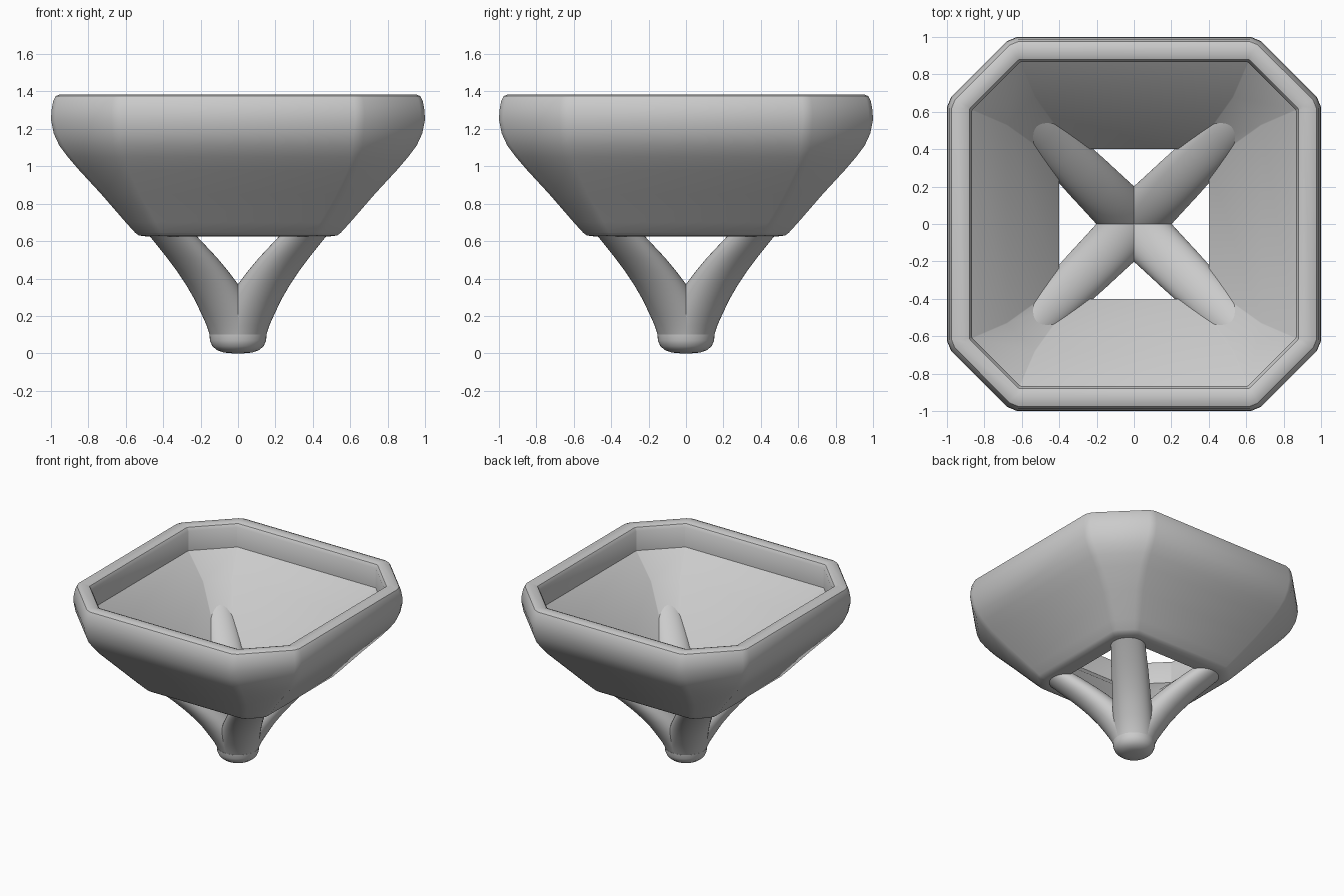
import bpy, bmesh, math

if "Cube" in bpy.data.objects:
    bpy.data.objects.remove(bpy.data.objects["Cube"])


def make_object(name, bm, angle):
    bmesh.ops.recalc_face_normals(bm, faces=bm.faces)
    mesh = bpy.data.meshes.new(name)
    bm.to_mesh(mesh)
    bm.free()
    ob = bpy.data.objects.new(name, mesh)
    bpy.context.collection.objects.link(ob)
    bpy.ops.object.select_all(action='DESELECT')
    ob.select_set(True)
    bpy.context.view_layer.objects.active = ob
    bpy.ops.object.shade_smooth_by_angle(angle=math.radians(angle))
    return ob


def loft(bm, rings, closed=False, caps=False):
    loops = [[bm.verts.new(p) for p in ring] for ring in rings]
    pairs = list(zip(loops, loops[1:]))
    if closed:
        pairs.append((loops[-1], loops[0]))
    n = len(loops[0])
    for a, b in pairs:
        for i in range(n):
            j = (i + 1) % n
            bm.faces.new((a[i], a[j], b[j], b[i]))
    if caps:
        bm.faces.new(loops[0])
        bm.faces.new(loops[-1])


def octagon(h, c, z, t):
    """Chamfered square with half width h, corners at c, each softened by t."""
    pts = [(h, -c), (h, c), (c, h), (-c, h), (-h, c), (-h, -c), (-c, -h), (c, -h)]
    out = []
    for i, (x, y) in enumerate(pts):
        for nx, ny in (pts[i - 1], pts[(i + 1) % 8]):
            d = math.hypot(nx - x, ny - y)
            out.append((x + (nx - x) * t / d, y + (ny - y) * t / d, z))
    return out


def circle(cx, cy, r, z, n=40):
    return [(cx + r * math.cos(2 * math.pi * i / n),
             cy + r * math.sin(2 * math.pi * i / n), z) for i in range(n)]


# Bowl: half width, chamfer corner, height, corner softening
profile = [
    (0.40, 0.33, 0.63, .003), (0.49, 0.39, 0.625, .015), (0.53, 0.42, 0.63, .02),
    (0.55, 0.43, 0.645, .02), (0.60, 0.465, 0.70, .025), (0.73, 0.555, 0.85, .03),
    (0.85, 0.615, 0.98, .03), (0.91, 0.635, 1.05, .03), (0.955, 0.645, 1.11, .03),
    (0.985, 0.65, 1.175, .03), (1.0, 0.655, 1.25, .03), (0.997, 0.655, 1.30, .03),
    (0.988, 0.65, 1.35, .03), (0.975, 0.645, 1.375, .025), (0.95, 0.64, 1.385, .02),
    (0.905, 0.625, 1.385, .01), (0.88, 0.615, 1.375, .005), (0.865, 0.61, 1.35, .003),
    (0.865, 0.61, 1.195, .003), (0.68, 0.53, 1.03, .003),
]
bm = bmesh.new()
loft(bm, [octagon(*p) for p in profile], closed=True)
make_object("bowl", bm, 35)

# Four curved legs along the diagonals: offset in x and y, radius, height
path = [(0, .152, .10), (.018, .15, .15), (.048, .147, .21), (.09, .143, .29),
        (.14, .14, .37), (.19, .137, .44), (.245, .134, .51), (.345, .126, .625),
        (.44, .117, .725), (.53, .107, .82), (.585, .09, .89), (.60, .06, .92)]
for sx, sy, label in ((1, -1, "front_right"), (-1, -1, "front_left"),
                      (1, 1, "back_right"), (-1, 1, "back_left")):
    bm = bmesh.new()
    loft(bm, [circle(d * sx, d * sy, r, z) for d, r, z in path], caps=True)
    make_object("leg_" + label, bm, 40)

# Rounded foot under the legs
foot = [(.03, 0), (.075, .004), (.11, .016), (.137, .038), (.15, .068), (.153, .10)]
bm = bmesh.new()
loft(bm, [circle(0, 0, r, z) for r, z in foot], caps=True)
make_object("foot", bm, 40)
